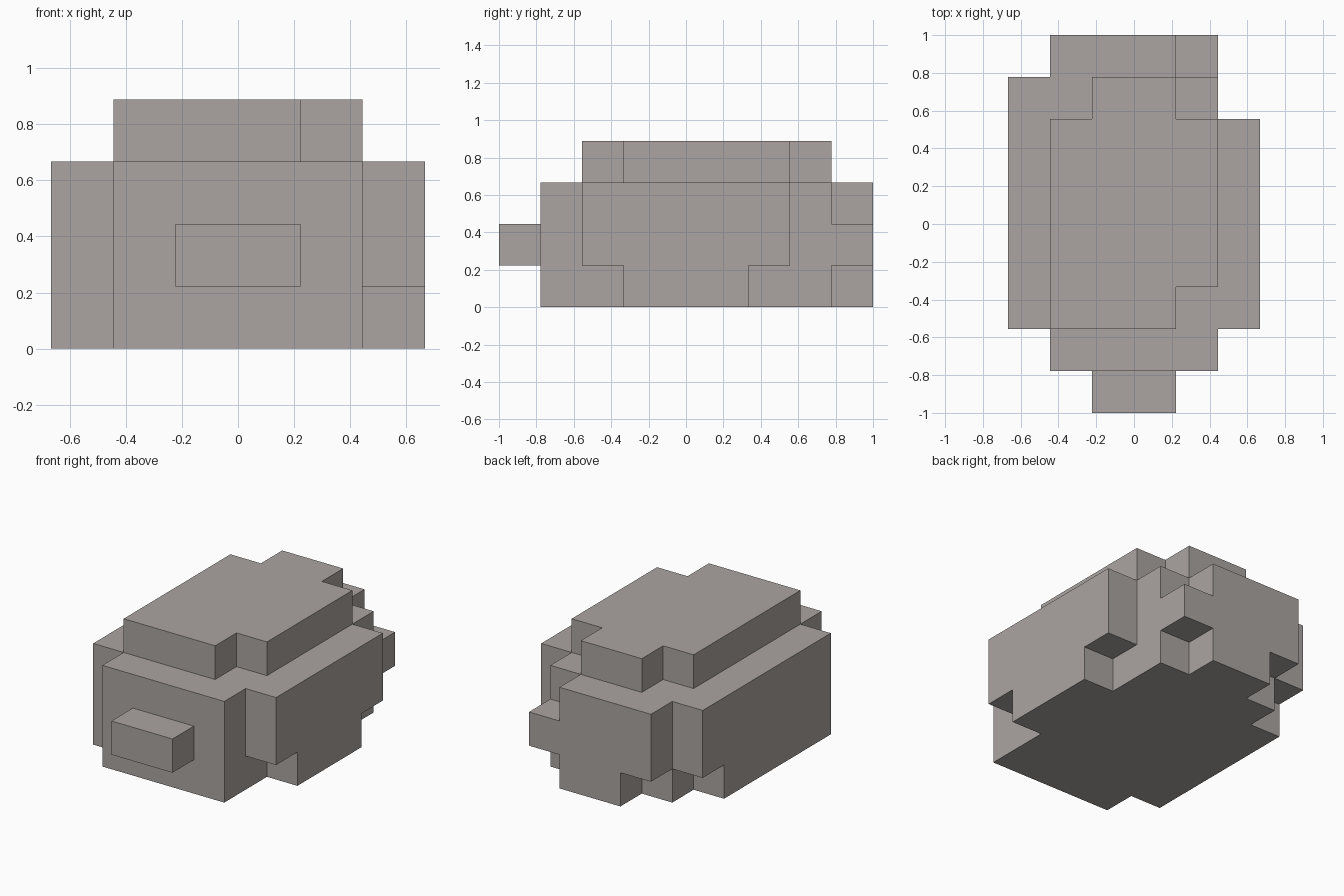
import bpy
import bmesh
from itertools import product
from mathutils import Vector

UNIT = 2 / 9                              # edge of one block
ORIGIN = Vector((-3, -4.5, 0))            # grid corner, in blocks

if "Cube" in bpy.data.objects:
    bpy.data.objects.remove(bpy.data.objects["Cube"], do_unlink=True)

stone = bpy.data.materials.new("warm grey")
stone.use_nodes = True
colour = (0.407, 0.376, 0.361, 1)
stone.diffuse_color = colour
stone.node_tree.nodes["Principled BSDF"].inputs["Base Color"].default_value = colour


def block(x, y, z, missing=()):
    """Blocks filling half-open ranges, less the chipped-off ones."""
    return set(product(range(*x), range(*y), range(*z))) - set(missing)


# Each part is a box of blocks with chipped corners
parts = {
    "body": block((1, 5), (1, 9), (0, 3), [(4, 8, 0), (4, 8, 2), (1, 8, 0)]),
    "left_flank": block((5, 6), (2, 7), (0, 3), [(5, 2, 0), (5, 6, 0)]),
    "right_flank": block((0, 1), (2, 8), (0, 3), [(0, 7, 0)]),
    "top_slab": block((1, 5), (2, 8), (3, 4), [(4, 2, 3), (1, 7, 3), (4, 7, 3)]),
    "nose": block((2, 4), (0, 1), (1, 2)),
}
solid = set().union(*parts.values())


def build(name, cells):
    """Skin the outside of a part, leaving out faces against other blocks."""
    bm = bmesh.new()
    for cell in cells:
        for axis, side in product(range(3), (-1, 1)):
            step = Vector((0, 0, 0))
            step[axis] = side
            if tuple(int(c) for c in Vector(cell) + step) in solid:
                continue
            u, v = Vector((0, 0, 0)), Vector((0, 0, 0))
            u[(axis + 1) % 3] = 0.5
            v[(axis + 2) % 3] = 0.5 * side
            mid = ORIGIN + Vector(cell) + Vector((0.5, 0.5, 0.5)) + step * 0.5
            bm.faces.new([bm.verts.new(p * UNIT) for p in
                          (mid - u - v, mid + u - v, mid + u + v, mid - u + v)])
    # Weld the squares and merge them into large flat faces
    bmesh.ops.remove_doubles(bm, verts=bm.verts, dist=0.001)
    bmesh.ops.dissolve_limit(bm, angle_limit=0.01, verts=bm.verts, edges=bm.edges)
    mesh = bpy.data.meshes.new(name)
    bm.to_mesh(mesh)
    bm.free()
    mesh.materials.append(stone)
    bpy.context.collection.objects.link(bpy.data.objects.new(name, mesh))


for part_name, part_cells in parts.items():
    build(part_name, part_cells)
